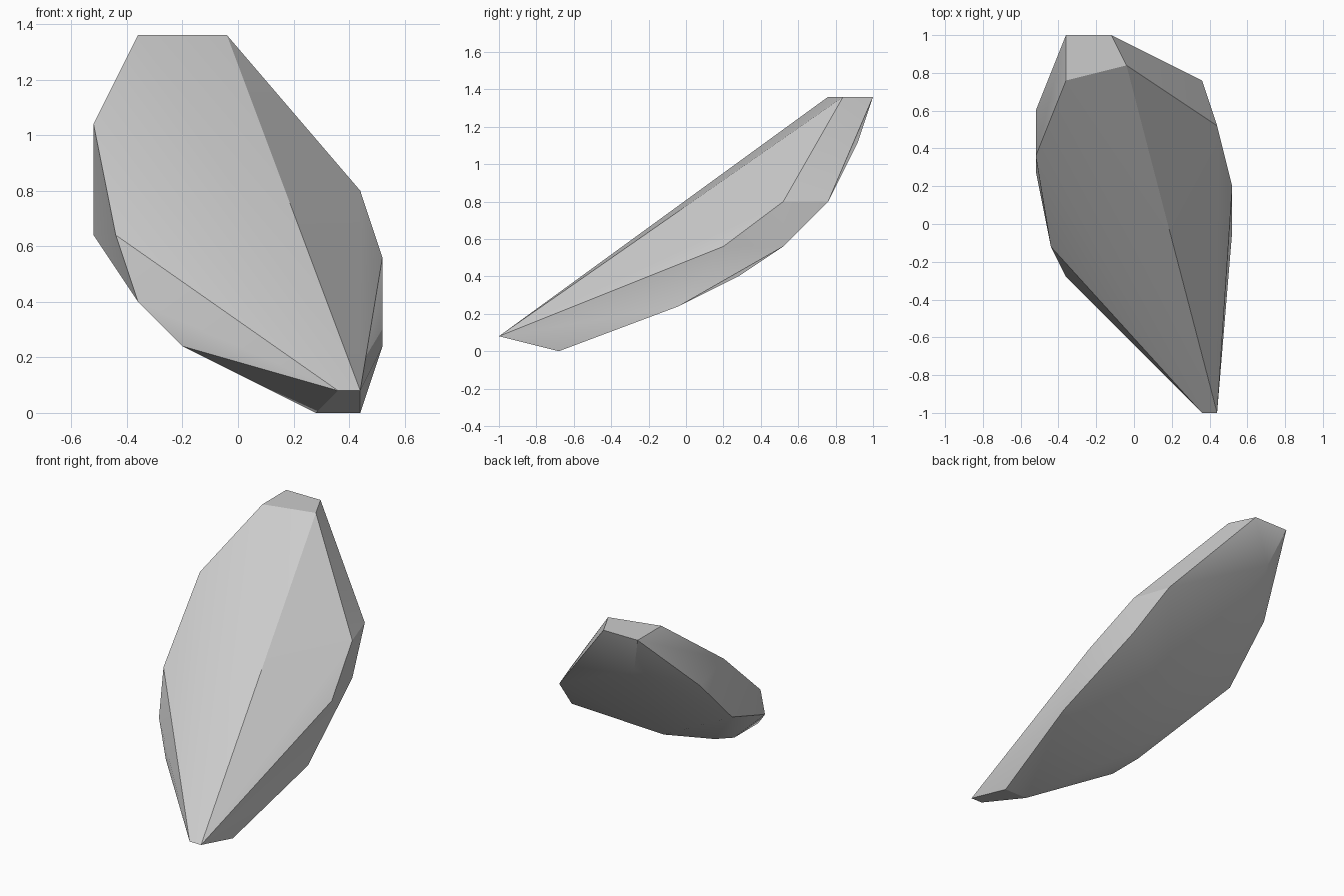
import bpy
import bmesh
import math
from mathutils import Vector

default_cube = bpy.data.objects.get("Cube")
if default_cube:
    bpy.data.objects.remove(default_cube, do_unlink=True)

# Corners are given in steps of a coarse chipping grid
STEP = 0.08
ORIGIN = Vector((-0.52, -1.0, 0.0))

top_facet = [(2, 22, 17), (6, 23, 17), (5, 25, 17), (2, 25, 17)]
left_edge = [(11, 22, 10), (12, 19, 10), (13, 15, 7), (12, 19, 7), (13, 12, 3)]
right_edge = [(0, 17, 13), (0, 20, 12), (0, 16, 8), (1, 11, 8), (2, 9, 5)]
front_tip = [(12, 0, 1), (11, 0, 1), (12, 4, 0), (10, 4, 0)]
underside = [(4, 7, 3), (4, 10, 3), (5, 11, 3), (6, 16, 5), (3, 24, 14)]


def make_material(name, color):
    """Plain matte material with one flat colour."""
    mat = bpy.data.materials.new(name)
    mat.use_nodes = True
    mat.diffuse_color = color
    shader = next(n for n in mat.node_tree.nodes if n.type == "BSDF_PRINCIPLED")
    shader.inputs["Base Color"].default_value = color
    shader.inputs["Roughness"].default_value = 0.9
    return mat


def make_hull(name, corners, material):
    """Wrap a convex faceted solid around the corner points."""
    bm = bmesh.new()
    for corner in corners:
        bm.verts.new(ORIGIN + Vector(corner) * STEP)
    result = bmesh.ops.convex_hull(bm, input=bm.verts[:])
    # Remove any corner that ended up inside the solid
    loose = [v for v in bm.verts if not v.link_faces]
    bmesh.ops.delete(bm, geom=loose, context="VERTS")
    bmesh.ops.recalc_face_normals(bm, faces=bm.faces[:])
    mesh = bpy.data.meshes.new(name)
    bm.to_mesh(mesh)
    bm.free()
    mesh.materials.append(material)
    obj = bpy.data.objects.new(name, mesh)
    bpy.context.collection.objects.link(obj)
    return obj


# Leaning stone shard
stone_grey = make_material("stone grey", (0.6, 0.6, 0.6, 1.0))
shard = make_hull("stone_shard",
                  top_facet + left_edge + right_edge + front_tip + underside,
                  stone_grey)

# Soften shallow facets and keep the ridges crisp
bpy.ops.object.select_all(action="DESELECT")
shard.select_set(True)
bpy.context.view_layer.objects.active = shard
bpy.ops.object.shade_smooth_by_angle(angle=math.radians(30))
